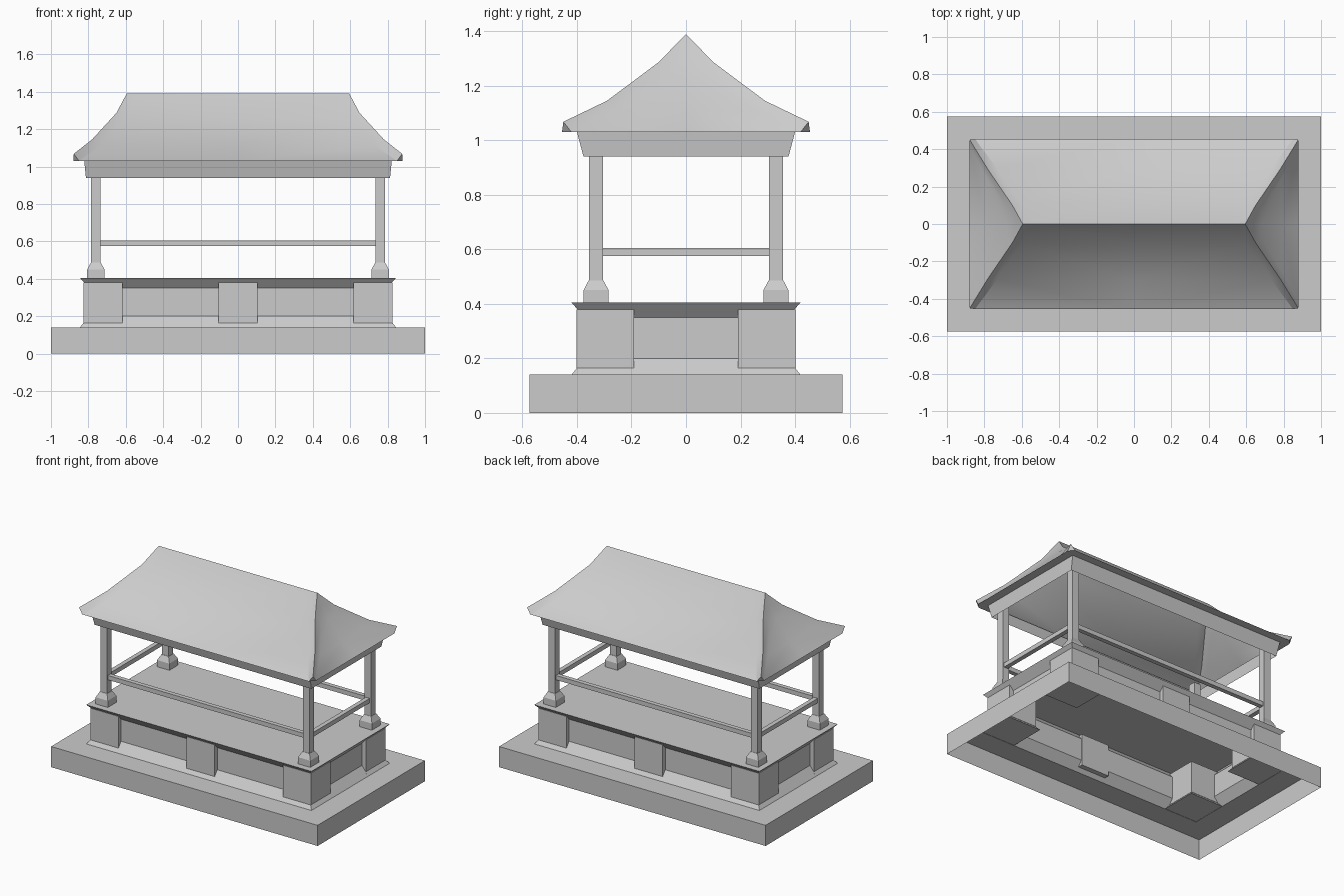
import bpy, bmesh, math

cube = bpy.data.objects.get("Cube")
if cube:
    bpy.data.objects.remove(cube, do_unlink=True)

stone = bpy.data.materials.new("plain grey")
stone.use_nodes = True
GREY = (0.6, 0.6, 0.6, 1)
stone.diffuse_color = GREY
stone.node_tree.nodes["Principled BSDF"].inputs["Base Color"].default_value = GREY


def finish(name, bm):
    mesh = bpy.data.meshes.new(name)
    bm.to_mesh(mesh)
    bm.free()
    mesh.materials.append(stone)
    obj = bpy.data.objects.new(name, mesh)
    bpy.context.collection.objects.link(obj)
    return obj


def loft(name, rings, centre=(0, 0), bottom=True, top=True):
    """Stack of rectangles given as (half x, half y, z)."""
    bm = bmesh.new()
    loops = []
    for hx, hy, z in rings:
        loops.append([bm.verts.new((centre[0] + sx * hx, centre[1] + sy * hy, z))
                      for sx, sy in ((-1, -1), (1, -1), (1, 1), (-1, 1))])
    for a, b in zip(loops, loops[1:]):
        for i in range(4):
            j = (i + 1) % 4
            bm.faces.new((a[i], a[j], b[j], b[i]))
    if bottom:
        bm.faces.new(loops[0][::-1])
    if top:
        bm.faces.new(loops[-1])
    return finish(name, bm)


# Hollow base slab, splayed plinth and deck as one shell
loft("base_and_deck", [(1, .575, 0), (1, .575, .14), (.845, .42, .14), (.797, .372, .2),
                       (.797, .372, .35), (.845, .42, .405)], bottom=False)

# Corner piers, posts with footings
for sx, side in ((-1, "right"), (1, "left")):
    for sy, end in ((-1, "front"), (1, "back")):
        tag = f"{end}_{side}"
        pier = (sx * .722, sy * .296)
        loft("pier_" + tag, [(.105, .105, .165), (.105, .105, .38)], pier)
        loft("pier_foot_" + tag, [(.123, .123, .141), (.075, .075, .2)], pier)
        post = (sx * .76, sy * .33)
        loft("footing_" + tag, [(.046, .046, .405), (.046, .046, .45), (.027, .027, .486)], post)
        loft("post_" + tag, [(.025, .025, .48), (.025, .025, 1.03)], post)

# Middle piers and rails
for s, end in ((-1, "front"), (1, "back")):
    loft("middle_pier_" + end, [(.105, .017, .165), (.105, .017, .38)], (0, s * .384))
    loft("long_rail_" + end, [(.74, .015, .575), (.74, .015, .605)], (0, s * .33))
for s, side in ((-1, "right"), (1, "left")):
    loft("short_rail_" + side, [(.015, .31, .575), (.015, .31, .605)], (s * .76, 0))

# Beam band under the eaves
BEAM_X, BEAM_Y, EAVE = .822, .4, 1.03
loft("beam_band", [(.813, .376, .94), (BEAM_X, BEAM_Y, EAVE)], bottom=False, top=False)

# Hipped roof: each row holds the slope foot, hip crest and end foot
ROWS = [((.85, .455, EAVE), (.878, .45, 1.068), (.88, .42, EAVE)),
        ((.735, .3, 1.11), (.78, .29, 1.145), (.79, .25, 1.11)),
        ((.6, .11, 1.255), (.65, .1, 1.287), (.68, .08, 1.24)),
        ((.55, .012, 1.376), (.595, 0, 1.39), (.63, 0, 1.31))]
bm = bmesh.new()
for sx in (-1, 1):
    for sy in (-1, 1):
        def vert(x, y, z):
            return bm.verts.new((sx * x, sy * y, z))

        grid = []
        for f, h, e in ROWS:
            line = [(0, f[1], f[2]), f, h, e, (e[0], 0, e[2])]
            grid.append([vert(*p) for p in line])
        for a, b in zip(grid, grid[1:]):
            for i in range(4):
                bm.faces.new((a[i], a[i + 1], b[i + 1], b[i]))
        # Ridge strip, upturned corner cap and soffit
        low, high = grid[0], grid[-1]
        bm.faces.new((high[0], high[1], high[2], vert(0, 0, 1.39)))
        bm.faces.new(low[1:4])
        corner = vert(BEAM_X, BEAM_Y, EAVE)
        bm.faces.new((low[0], low[1], corner, vert(0, BEAM_Y, EAVE)))
        bm.faces.new((low[1], low[3], corner))
        bm.faces.new((low[3], low[4], vert(BEAM_X, 0, EAVE), corner))
bmesh.ops.remove_doubles(bm, verts=bm.verts, dist=.0005)
bmesh.ops.recalc_face_normals(bm, faces=bm.faces)
roof = finish("roof", bm)
bpy.ops.object.select_all(action='DESELECT')
roof.select_set(True)
bpy.context.view_layer.objects.active = roof
bpy.ops.object.shade_smooth_by_angle(angle=math.radians(32))
